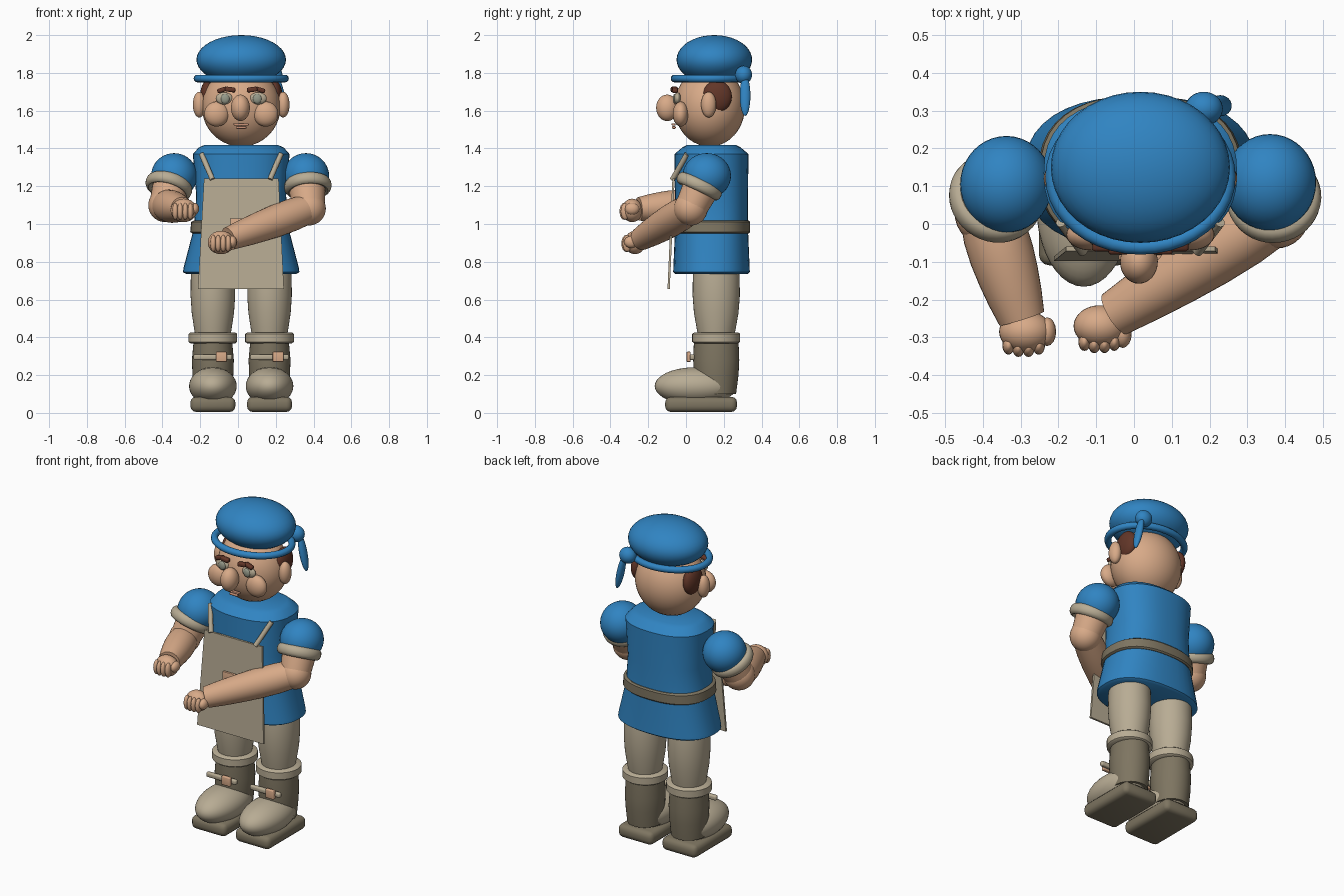
import bpy, bmesh, math
from mathutils import Vector, Matrix

if "Cube" in bpy.data.objects:
    bpy.data.objects.remove(bpy.data.objects["Cube"])


def material(name, rgb):
    m = bpy.data.materials.new(name)
    lin = [((c / 255 + 0.055) / 1.055) ** 2.4 for c in rgb]
    m.diffuse_color = (*lin, 1)
    m.use_nodes = True
    m.node_tree.nodes["Principled BSDF"].inputs["Base Color"].default_value = m.diffuse_color
    return m


BLUE = material("blue cloth", (48, 132, 194))
SKIN = material("skin", (216, 170, 136))
BEIGE = material("beige cloth", (184, 172, 148))
DARK = material("dark leather", (126, 117, 97))
BROWN = material("brown hair", (98, 54, 40))
EYE = material("grey eye", (150, 154, 138))
LIP = material("lip", (206, 150, 122))
CX = 0.017                      # body centre line


def finish(bm, name, mat, matrix=None, smooth=40):
    if matrix:
        bmesh.ops.transform(bm, matrix=matrix, verts=bm.verts)
    bmesh.ops.recalc_face_normals(bm, faces=bm.faces)
    me = bpy.data.meshes.new(name)
    bm.to_mesh(me)
    bm.free()
    me.materials.append(mat)
    ob = bpy.data.objects.new(name, me)
    bpy.context.collection.objects.link(ob)
    if smooth:
        bpy.context.view_layer.objects.active = ob
        ob.select_set(True)
        bpy.ops.object.shade_smooth_by_angle(angle=math.radians(smooth))
        ob.select_set(False)
    return ob


def aim(direction):
    return Vector(direction).to_track_quat('Z', 'Y').to_matrix().to_4x4()


def ball(name, loc, rad, mat, axis=(0, 0, 1), seg=32):
    bm = bmesh.new()
    bmesh.ops.create_uvsphere(bm, u_segments=seg, v_segments=seg // 2, radius=1)
    rot = Matrix.Identity(4) if tuple(axis) == (0, 0, 1) else aim(axis)
    return finish(bm, name, mat, Matrix.Translation(loc) @ rot @ Matrix.Diagonal((*rad, 1)))


def loft(name, rings, mat, power=2.0, matrix=None, seg=40):
    """Stack of capped superellipse rings, each (z, rx, ry)."""
    bm = bmesh.new()
    loops = []
    for z, rx, ry in rings:
        loop = []
        for i in range(seg):
            a = 2 * math.pi * i / seg
            c, s = math.cos(a), math.sin(a)
            loop.append(bm.verts.new((math.copysign(abs(c) ** (2 / power), c) * rx,
                                      math.copysign(abs(s) ** (2 / power), s) * ry, z)))
        loops.append(loop)
    for a, b in zip(loops, loops[1:]):
        for i in range(seg):
            j = (i + 1) % seg
            bm.faces.new((a[i], a[j], b[j], b[i]))
    bm.faces.new(loops[0])
    bm.faces.new(loops[-1])
    return finish(bm, name, mat, matrix)


def limb(name, p0, p1, radii, mat):
    """Round limb whose radii are spread evenly from p0 to p1."""
    p0, p1 = Vector(p0), Vector(p1)
    d = p1 - p0
    rings = [(d.length * i / (len(radii) - 1), r, r) for i, r in enumerate(radii)]
    return loft(name, rings, mat, matrix=Matrix.Translation(p0) @ aim(d), seg=32)


def ring(name, loc, rx, ry, minor, mat, axis=(0, 0, 1), height=None):
    """Torus; height stretches its section along the axis."""
    bm = bmesh.new()
    n, m = 40, 12
    h = height or minor
    grid = []
    for i in range(n):
        a = 2 * math.pi * i / n
        grid.append([bm.verts.new(((rx + minor * math.cos(b)) * math.cos(a),
                                   (ry + minor * math.cos(b)) * math.sin(a), h * math.sin(b)))
                     for b in (2 * math.pi * k / m for k in range(m))])
    for i in range(n):
        for k in range(m):
            bm.faces.new((grid[i][k], grid[(i + 1) % n][k],
                          grid[(i + 1) % n][(k + 1) % m], grid[i][(k + 1) % m]))
    rot = Matrix.Identity(4) if tuple(axis) == (0, 0, 1) else aim(axis)
    return finish(bm, name, mat, Matrix.Translation(loc) @ rot)


def box(name, loc, size, mat, bevel=0.0, rot=None, segs=3):
    bm = bmesh.new()
    bmesh.ops.create_cube(bm, size=1, matrix=Matrix.Diagonal((*size, 1)))
    if bevel:
        bmesh.ops.bevel(bm, geom=bm.edges[:], offset=bevel, segments=segs,
                        profile=0.5, affect='EDGES')
    return finish(bm, name, mat, Matrix.Translation(loc) @ (rot or Matrix.Identity(4)))


# Head, face and hair
ball("head", (CX, 0.125, 1.62), (0.208, 0.187, 0.21), SKIN, seg=40)
ball("nose", (0.013, -0.1, 1.615), (0.05, 0.058, 0.07), SKIN)
box("upper_lip", (CX, -0.066, 1.527), (0.08, 0.02, 0.012), LIP, 0.004)
box("lower_lip", (CX, -0.064, 1.511), (0.055, 0.02, 0.014), LIP, 0.005)
for s, side in ((-1, "right"), (1, "left")):
    ball(side + "_cheek", (CX + s * 0.13, -0.028, 1.582), (0.066, 0.042, 0.066), SKIN)
    ball(side + "_ear", (CX + s * 0.222, 0.12, 1.632), (0.034, 0.04, 0.068), SKIN)
    ball(side + "_hair", (CX + s * 0.178, 0.165, 1.675), (0.04, 0.078, 0.085), BROWN)
    ball(side + "_eye", (CX + s * 0.09, -0.045, 1.665), (0.045, 0.018, 0.032), BEIGE)
    ball(side + "_pupil", (CX + s * 0.085, -0.058, 1.663), (0.023, 0.012, 0.026), EYE)
    box(side + "_brow_inner", (CX + s * 0.058, -0.066, 1.712), (0.055, 0.03, 0.026), BROWN,
        0.009, Matrix.Rotation(s * -0.12, 4, 'Y'))
    box(side + "_brow_outer", (CX + s * 0.1, -0.058, 1.71), (0.055, 0.03, 0.024), BROWN,
        0.009, Matrix.Rotation(s * 0.3, 4, 'Y'))

# Cap with rolled band, knot and tail
ball("cap_crown", (CX, 0.15, 1.87), (0.237, 0.2, 0.13), BLUE, seg=40)
ring("cap_band", (CX, 0.125, 1.77), 0.232, 0.186, 0.02, BLUE)
ball("cap_knot", (0.185, 0.305, 1.79), (0.05, 0.045, 0.048), BLUE)
ball("cap_tail", (0.228, 0.313, 1.68), (0.028, 0.02, 0.11), BLUE, axis=(-0.22, 0, 1))

# Tunic and belt
body = Matrix.Translation((CX, 0.135, 0))
loft("tunic", [(0.735, 0.29, 0.19), (0.745, 0.308, 0.203), (0.765, 0.306, 0.202),
               (0.98, 0.25, 0.193), (1.15, 0.238, 0.193), (1.37, 0.256, 0.196),
               (1.405, 0.225, 0.155), (1.418, 0.195, 0.13)], BLUE, 2.4, body)
loft("belt", [(0.95, 0.258, 0.198), (0.958, 0.27, 0.205), (1.01, 0.265, 0.205),
              (1.018, 0.252, 0.198)], DARK, 2.4, body)

# Apron: slightly flared sheet leaning forward at the hem
bm = bmesh.new()
sheet = [(-0.18, -0.066, 1.24), (0.215, -0.066, 1.24), (0.243, -0.092, 0.655), (-0.212, -0.092, 0.655)]
front = [bm.verts.new((x, y - 0.006, z)) for x, y, z in sheet]
back = [bm.verts.new((x, y + 0.006, z)) for x, y, z in sheet]
bm.faces.new(front)
bm.faces.new(back)
for i in range(4):
    j = (i + 1) % 4
    bm.faces.new((front[i], front[j], back[j], back[i]))
finish(bm, "apron", BEIGE, smooth=0)
box("belt_buckle", (CX, -0.088, 0.985), (0.115, 0.016, 0.09), SKIN, 0.004)
for s, side in ((-1, "right"), (1, "left")):
    limb(side + "_apron_strap", (CX + s * 0.21, 0.005, 1.37), (CX + s * 0.152, -0.072, 1.235),
         (0.014, 0.014), BEIGE)


# Arms: sleeve, cuff, elbow, forearm, fist
def arm(side, shoulder, cuff, axis, elbow, wrist, palm, fingers_x, finger_y, thumb):
    ball(side + "_sleeve", shoulder, (0.122, 0.128, 0.12), BLUE, seg=40)
    ring(side + "_sleeve_cuff", cuff, 0.104, 0.106, 0.022, BEIGE, axis, 0.032)
    limb(side + "_upper_arm", shoulder, elbow, (0.095, 0.095, 0.085), SKIN)
    ball(side + "_elbow", elbow, (0.09, 0.09, 0.09), SKIN)
    limb(side + "_forearm", elbow, wrist, (0.078, 0.086, 0.086, 0.081, 0.073, 0.062), SKIN)
    ball(side + "_palm", palm, (0.07, 0.055, 0.062), SKIN)
    for i, x in enumerate(fingers_x):
        y = finger_y + (0.006 if i in (0, 3) else 0)
        ball(f"{side}_finger_{i + 1}", (x, y, palm[2] - 0.005), (0.0165, 0.025, 0.045), SKIN, seg=16)
    ball(side + "_thumb", thumb, (0.024, 0.038, 0.032), SKIN, seg=16)


arm("right", (-0.338, 0.105, 1.255), (-0.366, 0.07, 1.2), (0.25, 0.42, 0.87),
    (-0.385, 0.03, 1.1), (-0.297, -0.25, 1.08), (-0.287, -0.285, 1.072),
    (-0.332, -0.306, -0.279, -0.252), -0.327, (-0.23, -0.285, 1.08))
arm("left", (0.36, 0.11, 1.255), (0.37, 0.07, 1.2), (-0.06, 0.42, 0.9),
    (0.375, 0.025, 1.082), (-0.05, -0.238, 0.922), (-0.09, -0.27, 0.902),
    (-0.131, -0.105, -0.078, -0.052), -0.317, (-0.03, -0.29, 0.905))

# Legs and boots
for s, side in ((-1, "right"), (1, "left")):
    x = CX + s * 0.15
    at = Matrix.Translation((x, 0.16, 0))
    loft(side + "_trouser_leg", [(0.38, 0.088, 0.09), (0.45, 0.1, 0.104), (0.53, 0.112, 0.118),
                                 (0.62, 0.118, 0.125), (0.72, 0.117, 0.124), (0.8, 0.108, 0.114)],
         BEIGE, 2.0, at)
    loft(side + "_boot_cuff", [(0.368, 0.118, 0.116), (0.376, 0.129, 0.127), (0.418, 0.129, 0.127),
                               (0.426, 0.118, 0.116)], BEIGE, 2.0, at)
    loft(side + "_boot_shaft", [(0.1, 0.1, 0.105), (0.2, 0.108, 0.118), (0.28, 0.111, 0.122),
                                (0.38, 0.102, 0.118)], DARK, 2.0, at)
    ball(side + "_boot_foot", (x, 0.052, 0.142), (0.126, 0.218, 0.1), BEIGE, seg=40)
    box(side + "_boot_sole", (x, 0.08, 0.045), (0.238, 0.38, 0.08), DARK, 0.03)
    box(side + "_boot_strap", (x, 0.033, 0.295), (0.205, 0.026, 0.03), BEIGE, 0.009)
    box(side + "_boot_buckle", (x + 0.045, 0.014, 0.297), (0.058, 0.022, 0.054), SKIN, 0.005)
